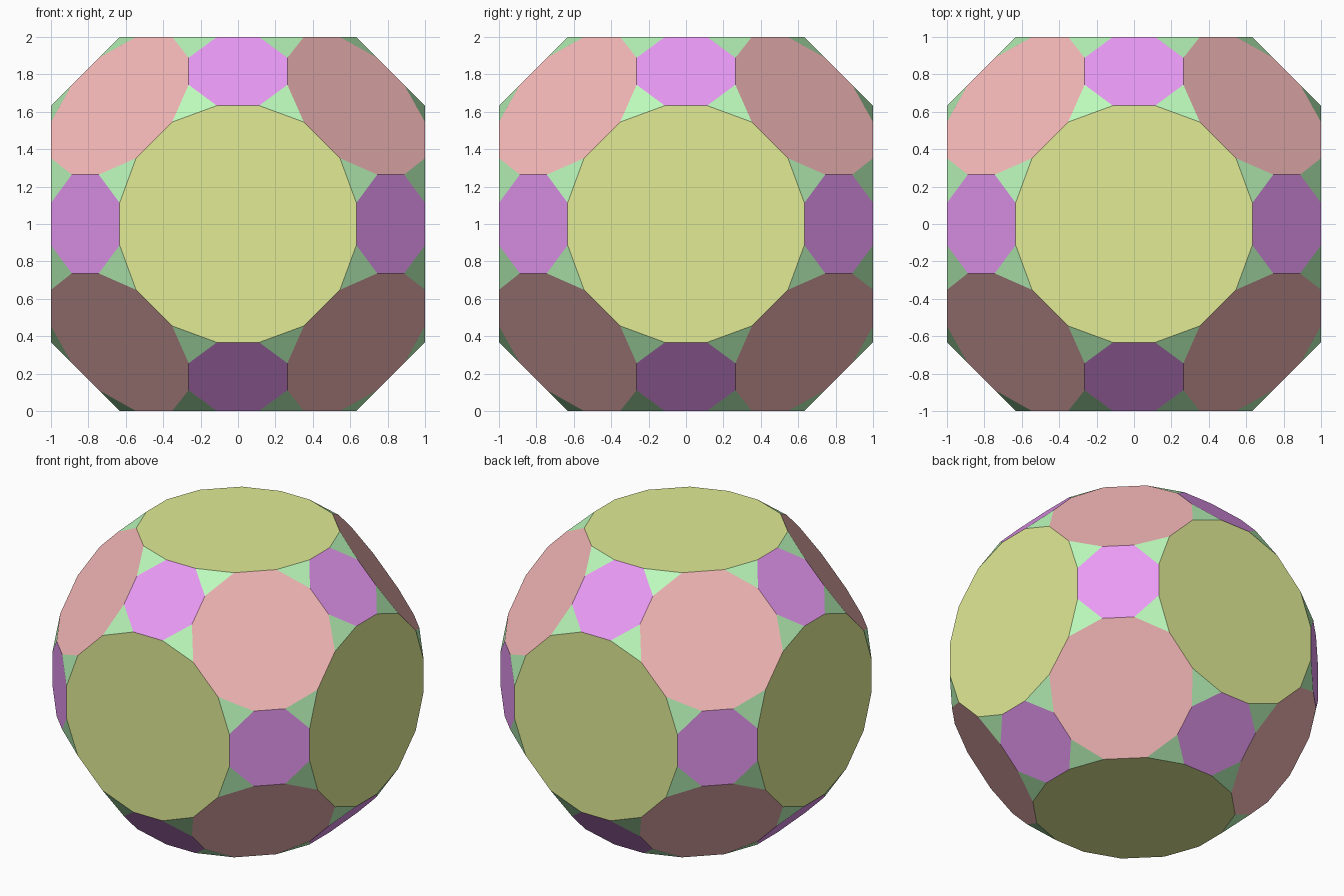
import bpy
import bmesh
from itertools import permutations, product
from mathutils import Vector

if "Cube" in bpy.data.objects:
    bpy.data.objects.remove(bpy.data.objects["Cube"])

# One seed point per vertex family; octahedral symmetry makes the rest
SEEDS = {
    "A": (0.113, 0.633, 1.0),      # square-face / edge-face corners
    "B": (0.352, 0.545, 1.0),      # square-face / corner-face corners
    "C": (0.264, 0.7445, 0.8885),  # edge-face / corner-face corners
}
COLOURS = {
    "yellow": (0.75, 0.83, 0.30, 1),
    "red": (0.92, 0.48, 0.48, 1),
    "purple": (0.82, 0.32, 0.91, 1),
    "green": (0.50, 0.95, 0.50, 1),
}


def images(point, perm, signs):
    return Vector([point[i] * s for i, s in zip(perm, signs)])


bm = bmesh.new()
SYMMETRIES = list(product(permutations(range(3)), product((1, -1), repeat=3)))


def add_face(verts, normal, slot):
    """Order coplanar corners around the outward normal and make the face."""
    centre = sum((v.co for v in verts), Vector()) / len(verts)
    u = (verts[0].co - centre).normalized()
    w = normal.cross(u)
    angle = lambda v: Vector((1, 0)).angle_signed(
        Vector(((v.co - centre).dot(u), (v.co - centre).dot(w))))
    face = bm.faces.new(sorted(verts, key=angle, reverse=True))
    face.material_index = slot


# Corners, remembering the three that form each small triangle
triangles = []
for perm, signs in SYMMETRIES:
    triangles.append([bm.verts.new(images(p, perm, signs)) for p in SEEDS.values()])

# Large faces on the cube axes, body diagonals and edge diagonals
all_verts = list(bm.verts)
for direction in product((-1, 0, 1), repeat=3):
    rank = sum(map(abs, direction))
    if rank:
        n = Vector(direction).normalized()
        top = max(v.co.dot(n) for v in all_verts)
        rim = [v for v in all_verts if v.co.dot(n) > top - 0.004]
        add_face(rim, n, {1: 0, 3: 1, 2: 2}[rank])

# Small triangles filling the gaps
for tri in triangles:
    add_face(tri, sum((v.co for v in tri), Vector()).normalized(), 3)

bmesh.ops.recalc_face_normals(bm, faces=bm.faces)
bmesh.ops.translate(bm, verts=bm.verts, vec=(0, 0, 1))

mesh = bpy.data.meshes.new("polyhedron")
bm.to_mesh(mesh)
bm.free()
for name, colour in COLOURS.items():
    mat = bpy.data.materials.new(name)
    mat.diffuse_color = colour
    mat.use_nodes = True
    mat.node_tree.nodes["Principled BSDF"].inputs["Base Color"].default_value = mat.diffuse_color
    mesh.materials.append(mat)
bpy.context.collection.objects.link(bpy.data.objects.new("polyhedron", mesh))
